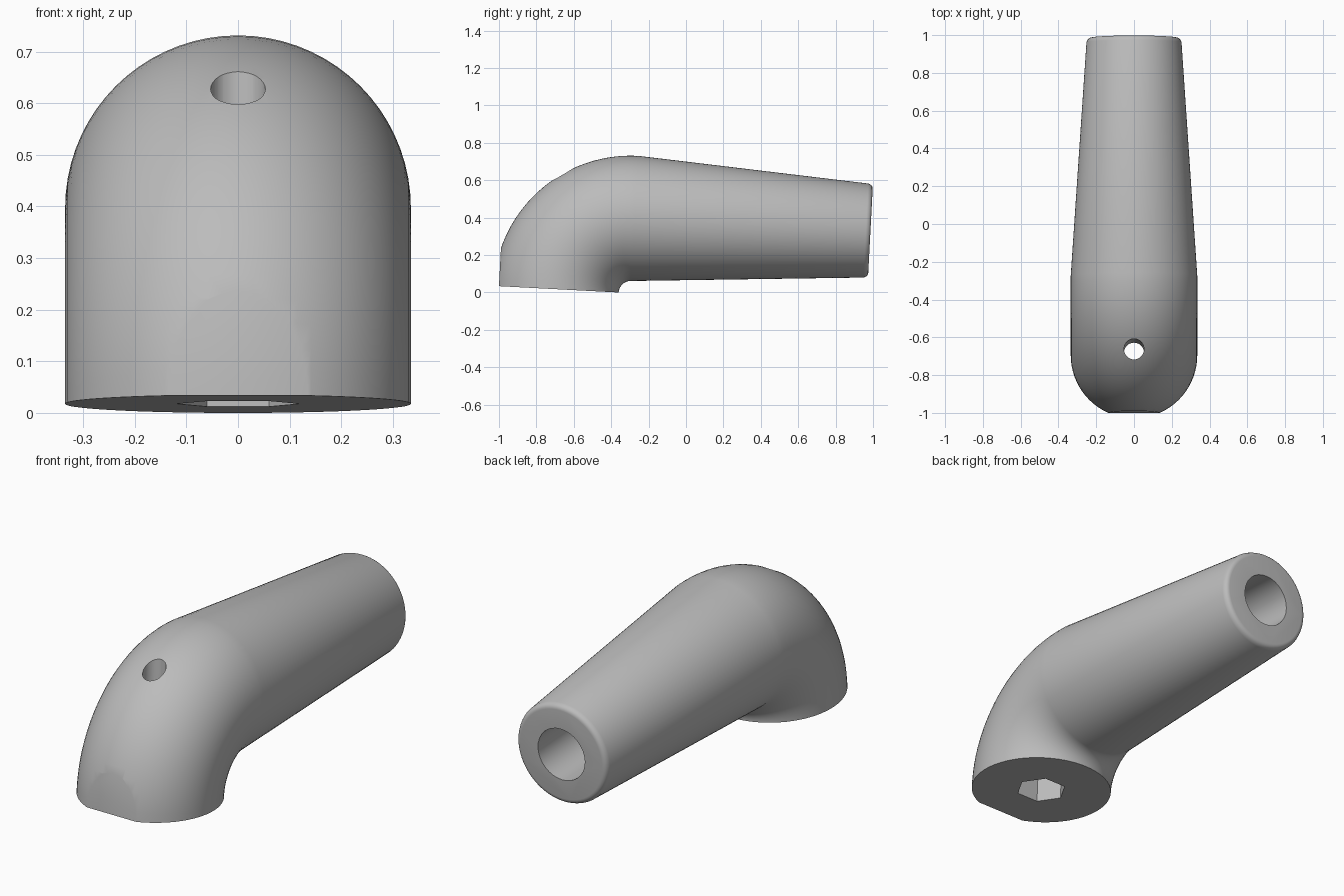
import bpy, bmesh, math
from mathutils import Matrix, Vector

if "Cube" in bpy.data.objects:
    bpy.data.objects.remove(bpy.data.objects["Cube"])

R, BEND, END_R, LENGTH = 0.335, 0.40, 0.25, 1.262
SEG, STEPS = 72, 24

# Local frame: bend pivot at the origin, base on z = 0, grip along +y.
PLACE = Matrix.Translation((0, -0.295, -0.0035)) @ Matrix.Rotation(-0.0525, 4, 'X')

grey = bpy.data.materials.new("mid grey")
grey.diffuse_color = (0.5, 0.5, 0.5, 1)
grey.use_nodes = True
grey.node_tree.nodes["Principled BSDF"].inputs["Base Color"].default_value = grey.diffuse_color


def finish(name, bm):
    bmesh.ops.recalc_face_normals(bm, faces=bm.faces)
    bm.transform(PLACE)
    mesh = bpy.data.meshes.new(name)
    bm.to_mesh(mesh)
    bm.free()
    mesh.materials.append(grey)
    ob = bpy.data.objects.new(name, mesh)
    bpy.context.collection.objects.link(ob)
    return ob


def prism(name, sides, radius, start, end, turn=0.0):
    """Straight cutter between two points."""
    start, end = Vector(start), Vector(end)
    axis = end - start
    bm = bmesh.new()
    m = (Matrix.Translation((start + end) / 2)
         @ axis.to_track_quat('Z', 'Y').to_matrix().to_4x4()
         @ Matrix.Rotation(turn, 4, 'Z'))
    bmesh.ops.create_cone(bm, cap_ends=True, segments=sides, radius1=radius,
                          radius2=radius, depth=axis.length, matrix=m)
    return finish(name, bm)


# Ring stations: centre, outward direction in the bend plane, radius
stations = []
for i in range(STEPS + 1):
    a = math.pi / 2 * i / STEPS
    out = Vector((0, -math.cos(a), math.sin(a)))
    stations.append((out * BEND, out, R))
up = Vector((0, 0, 1))
b = 0.025
slope = (R - END_R) / LENGTH
stations.append((Vector((0, LENGTH - b, BEND)), up, END_R + slope * b))
for i in range(1, 6):                                 # rounded rim
    a = math.pi / 2 * i / 5
    stations.append((Vector((0, LENGTH - b + b * math.sin(a), BEND)), up,
                     END_R - b + b * math.cos(a)))

# Bent handle body
bm = bmesh.new()
rings = []
for c, out, r in stations:
    ring = []
    for k in range(SEG):
        a = 2 * math.pi * k / SEG
        ring.append(bm.verts.new(c + out * (r * math.cos(a))
                                 + Vector((r * math.sin(a), 0, 0))))
    rings.append(ring)
for lo, hi in zip(rings, rings[1:]):
    for k in range(SEG):
        n = (k + 1) % SEG
        bm.faces.new((lo[k], lo[n], hi[n], hi[k]))
bm.faces.new(rings[0])
bm.faces.new(rings[-1])
handle = finish("bent_handle", bm)

# Flat on the front of the elbow
bm = bmesh.new()
bmesh.ops.create_cube(bm, size=1, matrix=Matrix.Translation((0, -1.206, 0.2)))
flat = finish("front_flat_cutter", bm)

# Hex pocket in the base, bolt hole through the elbow, bore in the grip end
cutters = [
    flat,
    prism("hex_pocket_cutter", 6, 0.12, (0, -BEND, -0.1), (0, -BEND, 0.25), math.pi / 2),
    prism("bolt_hole_cutter", 32, 0.053, (0, -BEND, 0.15), (0, -BEND, 1.0)),
    prism("grip_bore_cutter", 32, 0.13, (0, 0.46, BEND), (0, LENGTH + 0.1, BEND)),
]
# Put hex corners on the left and right
hexa = cutters[1].data
if max(v.co.x for v in hexa.vertices) < 0.115:
    c = PLACE @ Matrix.Translation((0, -BEND, 0))
    hexa.transform(c @ Matrix.Rotation(math.pi / 6, 4, 'Z') @ c.inverted())

bpy.context.view_layer.objects.active = handle
handle.select_set(True)
for cut in cutters:
    cut.hide_render = True
    mod = handle.modifiers.new(cut.name, 'BOOLEAN')
    mod.operation = 'DIFFERENCE'
    mod.solver = 'EXACT'
    mod.object = cut
    bpy.ops.object.modifier_apply(modifier=mod.name)
for cut in cutters:
    bpy.data.objects.remove(cut)

bpy.ops.object.shade_smooth_by_angle(angle=math.radians(30))
